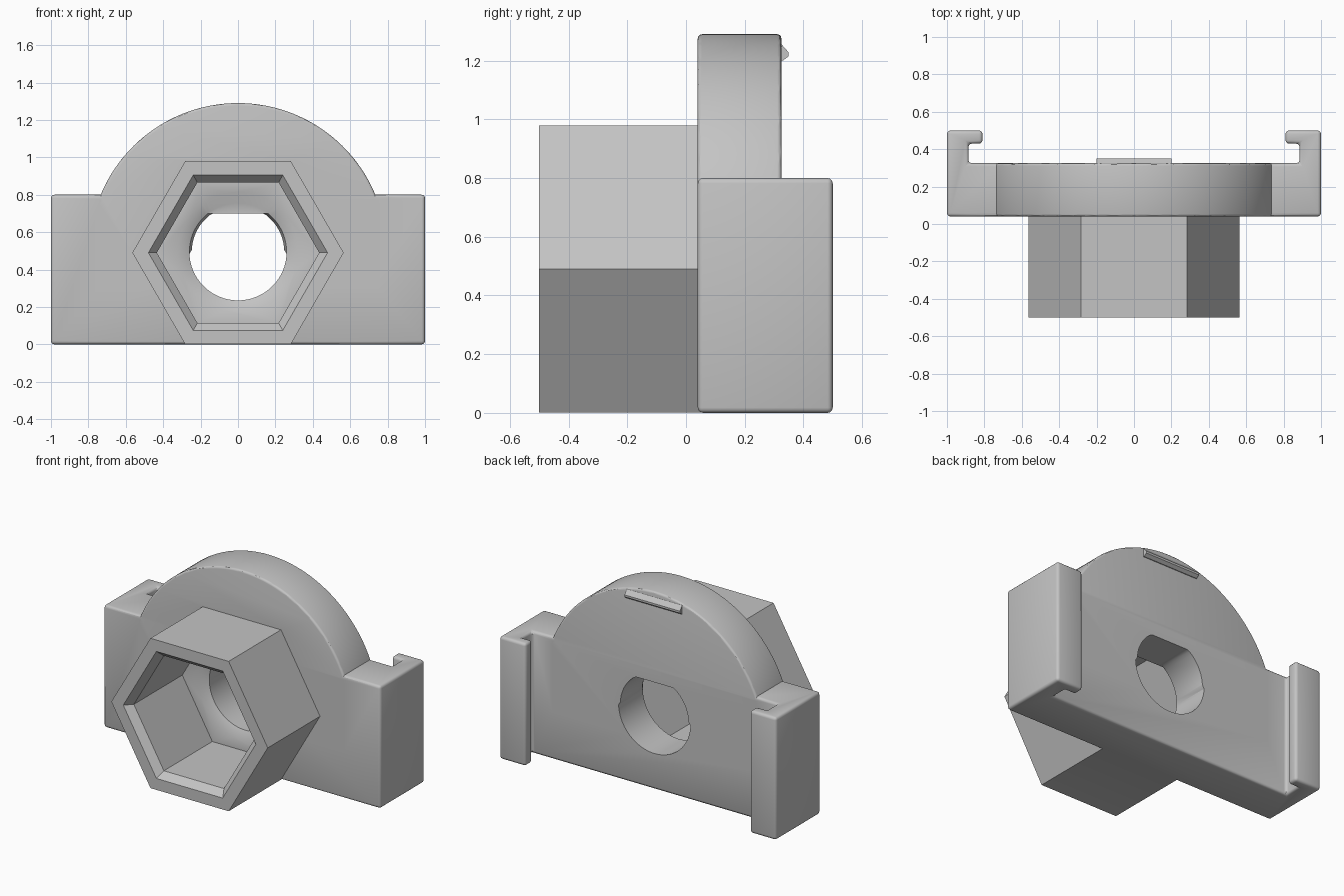
import bpy, bmesh
from math import sin, cos, pi, asin

cube = bpy.data.objects.get("Cube")
if cube:
    bpy.data.objects.remove(cube, do_unlink=True)

# One plain grey for the whole bracket
grey = bpy.data.materials.new("plain_grey")
grey.use_nodes = True
colour = (0.55, 0.55, 0.55, 1)
grey.diffuse_color = colour
grey.node_tree.nodes["Principled BSDF"].inputs["Base Color"].default_value = colour

AXIS_Z = 0.495          # height of the bore axis
FRONT, BACK = 0.04, 0.325


def loft(name, loops):
    """Closed solid through matching loops of points."""
    bm = bmesh.new()
    rings = [[bm.verts.new(p) for p in loop] for loop in loops]
    n = len(rings[0])
    for a, b in zip(rings, rings[1:]):
        for i in range(n):
            j = (i + 1) % n
            bm.faces.new((a[i], a[j], b[j], b[i]))
    bm.faces.new(rings[0])
    bm.faces.new(rings[-1])
    bmesh.ops.recalc_face_normals(bm, faces=bm.faces)
    mesh = bpy.data.meshes.new(name)
    bm.to_mesh(mesh)
    bm.free()
    mesh.materials.append(grey)
    obj = bpy.data.objects.new(name, mesh)
    bpy.context.collection.objects.link(obj)
    return obj


def apply(obj, mod):
    bpy.context.view_layer.objects.active = obj
    bpy.ops.object.modifier_apply(modifier=mod.name)


def soften(obj, width):
    mod = obj.modifiers.new("soft_edges", "BEVEL")
    mod.width = width
    mod.segments = 3
    mod.limit_method = "ANGLE"
    apply(obj, mod)


def combine(obj, other, operation):
    mod = obj.modifiers.new("combine", "BOOLEAN")
    mod.object = other
    mod.operation = operation
    mod.solver = "EXACT"
    apply(obj, mod)
    bpy.data.objects.remove(other, do_unlink=True)


def hexagon(radius, y):
    return [(radius * cos(i * pi / 3), y, 0.49 + radius * sin(i * pi / 3)) for i in range(6)]


def bore(y, low, high, top=9):
    """Round loop whose upper half has its own radius and a flat top."""
    loop = []
    for i in range(72):
        a = 2 * pi * (i + 0.5) / 72
        r = high if sin(a) > 0 else low
        loop.append((r * cos(a), y, min(AXIS_Z + r * sin(a), top)))
    return loop


# Mounting base with a hooked rail at each end
half = [(1, FRONT), (1, 0.5), (0.81, 0.5), (0.81, 0.43), (0.885, 0.43), (0.885, BACK)]
plan = half + [(-x, y) for x, y in reversed(half)]
bracket = loft("bracket_body", [[(x, y, z) for x, y in plan] for z in (0, 0.8)])
soften(bracket, 0.018)

# Domed upper plate
radius = 0.795
start = asin((0.75 - AXIS_Z) / radius)
arc = [start + (pi - 2 * start) * i / 64 for i in range(65)]
outline = [(radius * cos(a), AXIS_Z + radius * sin(a)) for a in arc]
outline = [(outline[0][0], 0.3)] + outline + [(outline[-1][0], 0.3)]
dome = loft("dome", [[(x, y, z) for x, z in outline] for y in (FRONT, BACK)])
soften(dome, 0.014)
combine(bracket, dome, "UNION")

# Hexagonal socket in front
combine(bracket, loft("socket", [hexagon(0.565, -0.5), hexagon(0.565, 0.2)]), "UNION")
recess = [hexagon(0.489, -0.51), hexagon(0.479, -0.5), hexagon(0.434, -0.455), hexagon(0.434, 0.045)]
combine(bracket, loft("recess_cutter", recess), "DIFFERENCE")

# Countersunk bore with a flat top
hole = [bore(0.03, 0.32, 0.32), bore(0.045, 0.32, 0.32), bore(0.075, 0.26, 0.26),
        bore(0.076, 0.26, 0.26, 0.7), bore(0.1, 0.26, 0.247, 0.7), bore(0.4, 0.26, 0.247, 0.7)]
combine(bracket, loft("bore_cutter", hole), "DIFFERENCE")

# Snap ridge near the top of the back
ridge = [(0.3, 1.262), (0.326, 1.255), (0.35, 1.228), (0.35, 1.215), (0.33, 1.2), (0.3, 1.2)]
snap = loft("snap_ridge", [[(x, y, z) for y, z in ridge] for x in (-0.2, 0.2)])

# Smooth the curves, keep the edges crisp
bpy.ops.object.select_all(action="DESELECT")
bracket.select_set(True)
bpy.context.view_layer.objects.active = bracket
bpy.ops.object.shade_smooth_by_angle()
